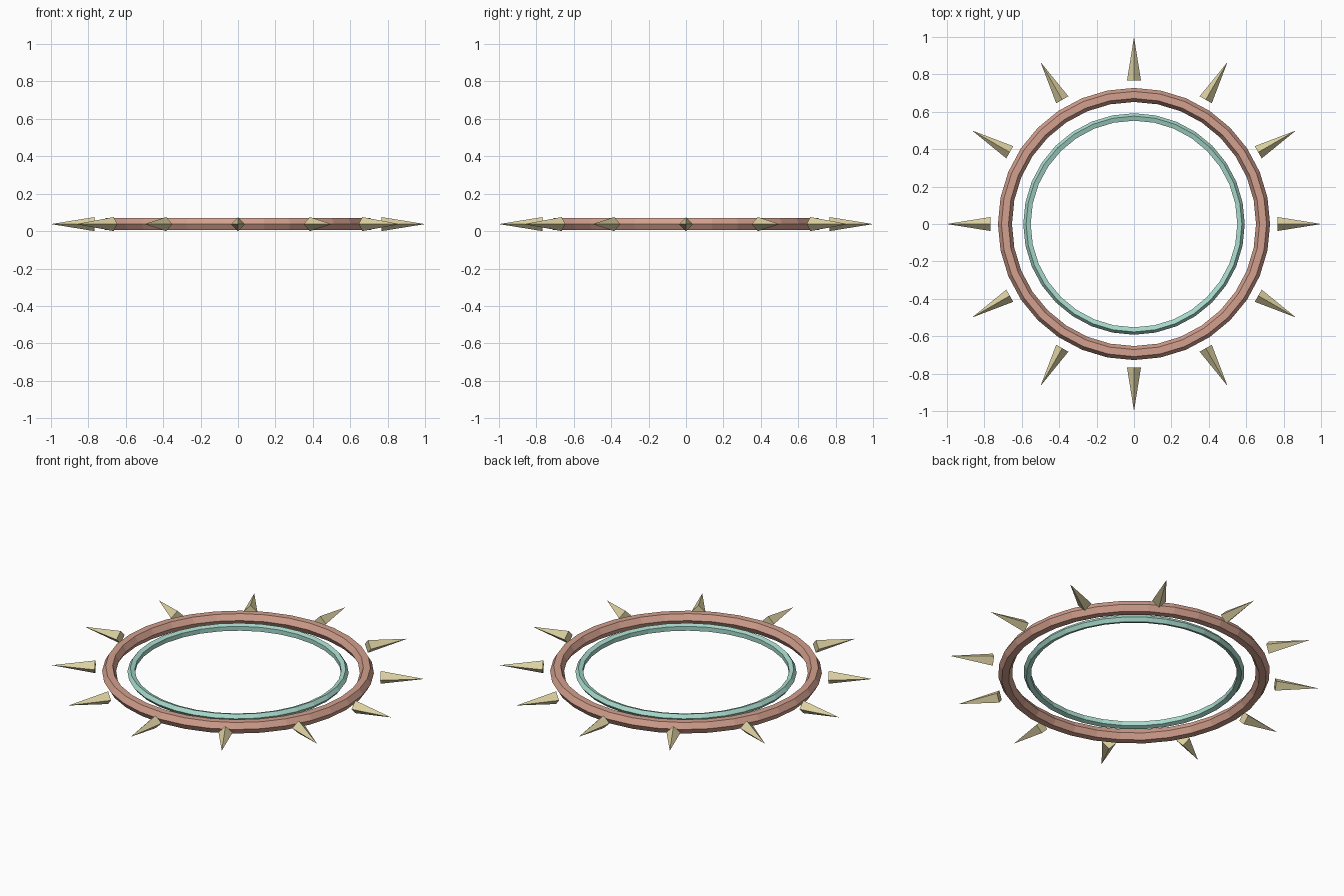
import bpy
from math import cos, sin, pi, tau

cube = bpy.data.objects.get("Cube")
if cube:
    bpy.data.objects.remove(cube, do_unlink=True)

MID_Z = 0.0375      # shared centre plane
SPIKES = 12
BASE_R, TIP_R = 0.767, 1.0


def make_material(name, rgb):
    mat = bpy.data.materials.new(name)
    mat.use_nodes = True
    color = (*rgb, 1.0)
    mat.diffuse_color = color
    for node in mat.node_tree.nodes:
        if node.type == 'BSDF_PRINCIPLED':
            node.inputs["Base Color"].default_value = color
    return mat


def finish(name, mat):
    obj = bpy.context.object
    obj.name = name
    obj.data.materials.append(mat)
    return obj


def make_ring(name, radius, thickness, sides, mat):
    bpy.ops.mesh.primitive_torus_add(
        location=(0, 0, MID_Z), major_radius=radius, minor_radius=thickness,
        major_segments=32, minor_segments=sides)
    return finish(name, mat)


copper = make_material("copper_pink", (0.65, 0.35, 0.27))
teal = make_material("pale_teal", (0.39, 0.70, 0.60))
gold = make_material("pale_gold", (0.72, 0.64, 0.36))

# Two concentric faceted rings
make_ring("outer_ring", 0.69, 0.0375, 6, copper)
make_ring("inner_ring", 0.57, 0.022, 5, teal)

# Four-sided spikes floating around the rings, pointing outward
middle = (BASE_R + TIP_R) / 2
for i in range(SPIKES):
    angle = tau * i / SPIKES
    bpy.ops.mesh.primitive_cone_add(
        vertices=4, radius1=MID_Z, radius2=0, depth=TIP_R - BASE_R,
        location=(middle * cos(angle), middle * sin(angle), MID_Z),
        rotation=(0, pi / 2, angle))
    finish(f"spike_{i + 1}", gold)
